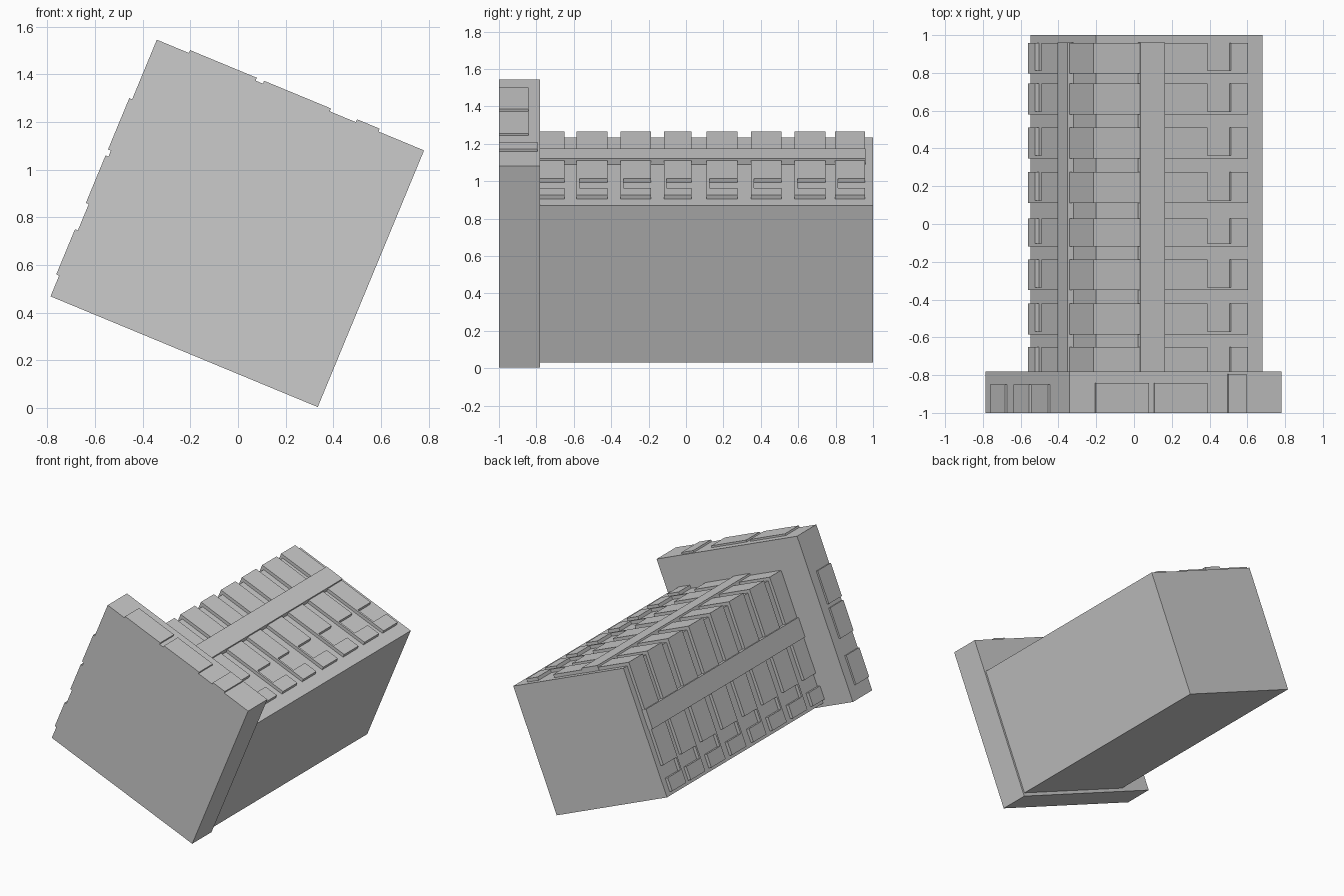
import bpy, bmesh, math

if "Cube" in bpy.data.objects:
    bpy.data.objects.remove(bpy.data.objects["Cube"])

ANG = math.radians(22.5)
CA, SA = math.cos(ANG), math.sin(ANG)


def prism(name, profile, lo, hi, place):
    """Extrude a 2D profile from lo to hi; place maps (a, b, depth) to tilted (u, y, v)."""
    bm = bmesh.new()

    def ring(d):
        out = []
        for a, b in profile:
            u, y, v = place(a, b, d)
            out.append(bm.verts.new((CA * u + SA * v, y, -SA * u + CA * v)))
        return out

    r0, r1 = ring(lo), ring(hi)
    n = len(profile)
    bm.faces.new(r0)
    bm.faces.new(r1[::-1])
    for i in range(n):
        j = (i + 1) % n
        bm.faces.new((r0[i], r1[i], r1[j], r0[j]))
    bmesh.ops.recalc_face_normals(bm, faces=bm.faces)
    me = bpy.data.meshes.new(name)
    bm.to_mesh(me)
    bm.free()
    ob = bpy.data.objects.new(name, me)
    bpy.context.collection.objects.link(ob)
    return ob


def box(name, u, y, v):
    pts = [(u[0], y[0]), (u[1], y[0]), (u[1], y[1]), (u[0], y[1])]
    return prism(name, pts, v[0], v[1], lambda a, b, d: (a, b, d))


def bracket(a0, a1, a2, a3, y0, y1):
    """C outline: two pads joined by a narrow strip on the front side."""
    s = y0 + 0.015
    return [(a0, y0), (a3, y0), (a3, y1), (a2, y1), (a2, s), (a1, s), (a1, y1), (a0, y1)]


on_top = lambda a, b, d: (a, b, d)      # profile in u,y, raised along v
on_side = lambda a, b, d: (d, b, a)     # profile in v,y, raised along u
along_y = lambda a, b, d: (a, d, b)     # profile in u,v, run along y

# Main tilted block and the larger front plate
U0, U1, V0, V1 = -0.658, 0.295, 0.155, 1.064
box("body", (U0, U1), (-0.79, 1.0), (V0, V1))
box("front_plate", (-0.906, 0.308), (-1.0, -0.78), (0.131, 1.297))

# Long raised rails on the top and left faces
box("top_rail", (-0.417, -0.278), (-0.79, 0.96), (V1 - 0.005, V1 + 0.036))
box("side_rail", (U0 - 0.036, U0 + 0.005), (-0.79, 0.96), (0.616, 0.755))

# Repeating ribs: a corner wrap, a top bracket and a side bracket per row
T = 0.023
rows = [(-0.80, -0.65), (-0.585, -0.42), (-0.35, -0.187), (-0.118, 0.03),
        (0.11, 0.275), (0.348, 0.51), (0.58, 0.745), (0.797, 0.957)]
for i, (y0, y1) in enumerate(rows):
    wrap = [(U0 - T, 0.75), (U0 - T, V1 + T), (-0.41, V1 + T),
            (-0.41, V1 - 0.004), (U0 + 0.004, V1 - 0.004), (U0 + 0.004, 0.75)]
    prism(f"corner_rib_{i}", wrap, y0, y1, along_y)
    prism(f"top_bracket_{i}", bracket(-0.285, -0.028, 0.107, 0.204, y0, y1),
          V1 - 0.004, V1 + T, on_top)
    prism(f"side_bracket_{i}", bracket(0.62, 0.363, 0.274, 0.18, y0, y1),
          U0 - T, U0 + 0.004, on_side)

# Thin pads on the edges of the front plate
for i, (a, b, y) in enumerate([(-0.76, -0.457, -0.843), (-0.424, -0.121, -0.843),
                               (-0.002, 0.101, -0.795)]):
    box(f"plate_top_pad_{i}", (a, b), (-1.0, y), (1.293, 1.310))
for i, (a, b) in enumerate([(0.225, 0.431), (0.55, 0.766), (0.793, 1.026)]):
    box(f"plate_side_pad_{i}", (-0.919, -0.902), (-1.0, -0.85), (a, b))
